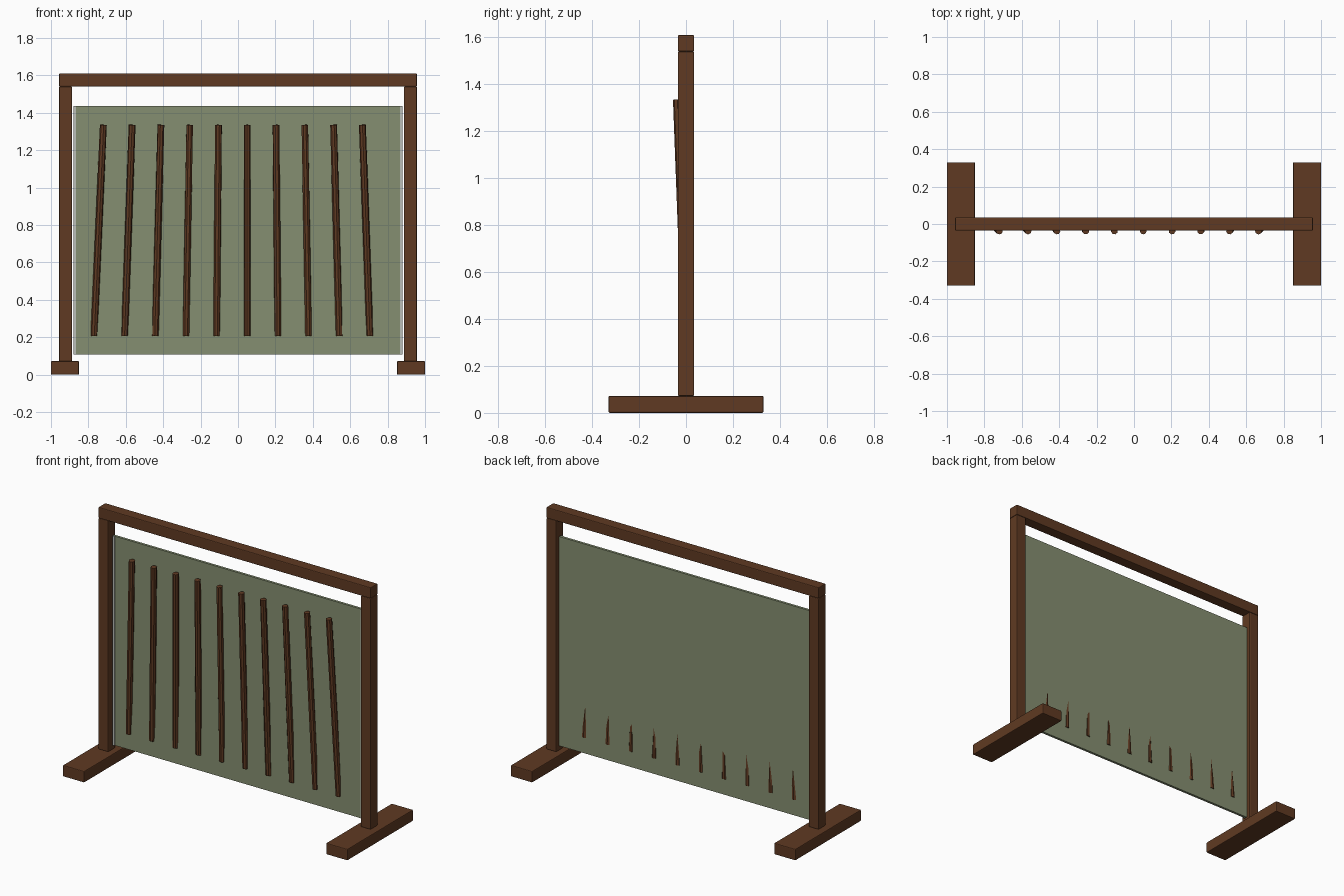
import bpy
from mathutils import Vector

cube = bpy.data.objects.get("Cube")
if cube:
    bpy.data.objects.remove(cube, do_unlink=True)


def material(name, color):
    mat = bpy.data.materials.new(name)
    mat.use_nodes = True
    mat.diffuse_color = (*color, 1)
    mat.node_tree.nodes["Principled BSDF"].inputs["Base Color"].default_value = (*color, 1)
    return mat


wood = material("brown wood", (0.115, 0.042, 0.016))
fabric = material("sage green", (0.235, 0.275, 0.165))
trim = material("pale grey", (0.5, 0.52, 0.48))


def box(name, low, high, mat, bevel=0.0):
    low, high = Vector(low), Vector(high)
    bpy.ops.mesh.primitive_cube_add(size=1, location=(low + high) / 2)
    obj = bpy.context.object
    obj.name = name
    obj.scale = high - low
    bpy.ops.object.transform_apply(location=False, rotation=False, scale=True)
    obj.data.materials.append(mat)
    if bevel:
        mod = obj.modifiers.new("soft edges", "BEVEL")
        mod.width = bevel
        mod.segments = 2
    return obj


def rod(name, top, bottom, radius, mat):
    top, bottom = Vector(top), Vector(bottom)
    axis = top - bottom
    bpy.ops.mesh.primitive_cylinder_add(vertices=8, radius=radius, depth=axis.length,
                                        location=(top + bottom) / 2)
    obj = bpy.context.object
    obj.name = name
    obj.rotation_euler = axis.to_track_quat("Z", "Y").to_euler()
    obj.data.materials.append(mat)


# Frame: feet, posts and top beam
for side, s in (("left", 1), ("right", -1)):
    def span(a, b):
        return sorted((s * a, s * b))

    x0, x1 = span(0.85, 1.0)
    box(f"{side}_foot", (x0, -0.33, 0), (x1, 0.33, 0.072), wood, 0.005)
    x0, x1 = span(0.887, 0.957)
    box(f"{side}_post", (x0, -0.035, 0.072), (x1, 0.035, 1.54), wood, 0.005)
    # Pale edging on the front of the panel
    x0, x1 = span(0.866, 0.88)
    box(f"{side}_panel_edging", (x0, -0.005, 0.107), (x1, 0.001, 1.436), trim)
box("top_beam", (-0.957, -0.035, 1.54), (0.957, 0.035, 1.61), wood, 0.005)

# Screen panel
box("screen_panel", (-0.88, 0, 0.107), (0.88, 0.016, 1.436), fabric)

# Fanned slats leaning through the panel
COUNT = 10
for i in range(COUNT):
    t = i / (COUNT - 1)
    rod(f"slat_{i + 1}", (-0.72 + 1.385 * t, -0.037, 1.335),
        (-0.77 + 1.475 * t, 0.005, 0.207), 0.0185, wood)
